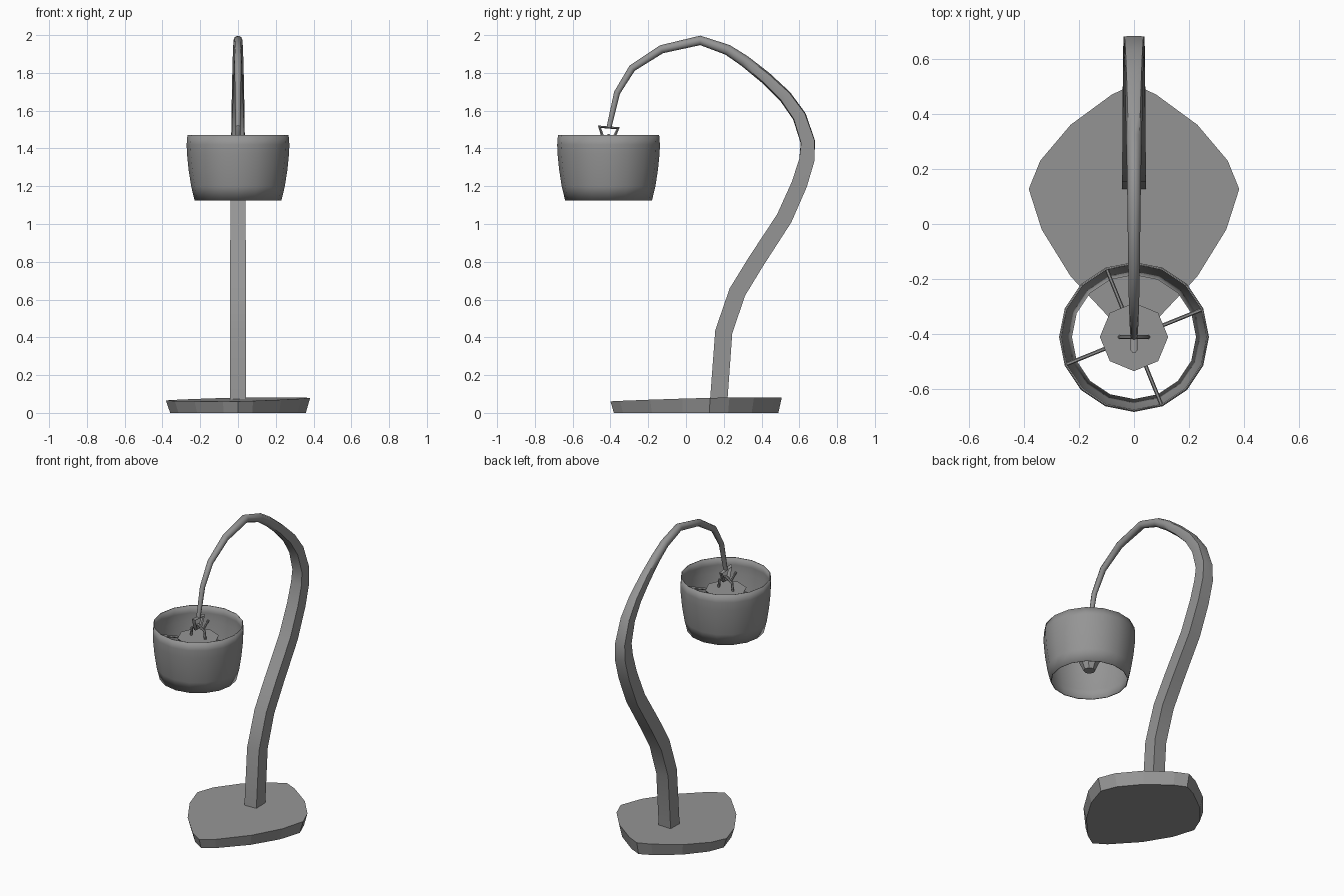
import bpy, bmesh
from math import sin, cos, pi, radians
from mathutils import Vector

cube = bpy.data.objects.get("Cube")
if cube:
    bpy.data.objects.remove(cube)

GREY = (0.3, 0.3, 0.3, 1)
grey = bpy.data.materials.new("neutral grey")
grey.use_nodes = True
grey.diffuse_color = GREY
grey.node_tree.nodes["Principled BSDF"].inputs["Base Color"].default_value = GREY

SHADE_Y = -0.41


def finish(obj, angle=None):
    obj.data.materials.clear()
    obj.data.materials.append(grey)
    bpy.ops.object.select_all(action="DESELECT")
    obj.select_set(True)
    bpy.context.view_layer.objects.active = obj
    if angle:
        bpy.ops.object.shade_smooth_by_angle(angle=radians(angle))
    return obj


def loft(name, rings, caps=True, angle=None):
    """Skin a list of equal-length point rings."""
    bm = bmesh.new()
    loops = [[bm.verts.new(p) for p in ring] for ring in rings]
    n = len(loops[0])
    for a, b in zip(loops, loops[1:]):
        for i in range(n):
            j = (i + 1) % n
            bm.faces.new((a[i], a[j], b[j], b[i]))
    if caps:
        bm.faces.new(loops[0][::-1])
        bm.faces.new(loops[-1])
        bmesh.ops.recalc_face_normals(bm, faces=bm.faces)
    mesh = bpy.data.meshes.new(name)
    bm.to_mesh(mesh)
    bm.free()
    obj = bpy.data.objects.new(name, mesh)
    bpy.context.collection.objects.link(obj)
    return finish(obj, angle)


def circle(r, z, n):
    return [(r * cos(2 * pi * i / n), SHADE_Y + r * sin(2 * pi * i / n), z) for i in range(n)]


def tube(name, points, radius, closed=False):
    """Round wire along a polyline."""
    curve = bpy.data.curves.new(name, "CURVE")
    curve.dimensions = "3D"
    curve.bevel_depth = radius
    curve.bevel_resolution = 1
    curve.use_fill_caps = True
    spline = curve.splines.new("POLY")
    spline.points.add(len(points) - 1)
    for sp, p in zip(spline.points, points):
        sp.co = (*p, 1)
    spline.use_cyclic_u = closed
    obj = bpy.data.objects.new(name, curve)
    bpy.context.collection.objects.link(obj)
    finish(obj)
    bpy.ops.object.convert(target="MESH")
    return finish(bpy.context.object, 50)


# Base: mirrored outline, narrower at the floor, top slightly tilted
half = [(0.08, -0.35), (0.23, -0.19), (0.335, -0.02), (0.382, 0.127),
        (0.34, 0.23), (0.23, 0.36), (0.08, 0.47)]
outline = [(0, -0.4)] + half + [(0, 0.507)] + [(-x, y) for x, y in half[::-1]]
bottom = [(x * 0.94, 0.055 + (y - 0.055) * 0.96, 0) for x, y in outline]
top = [(x, y, 0.071 + 0.018 * x + 0.022 * (y - 0.05)) for x, y in outline]
loft("base", [bottom, top])

# Arm: square at the foot, rounder and thinner toward the tip
path = [(0.172, 0.05), (0.2, 0.43), (0.272, 0.64), (0.37, 0.8), (0.52, 1.03),
        (0.6, 1.21), (0.64, 1.34), (0.645, 1.435), (0.6, 1.57), (0.525, 1.675),
        (0.42, 1.775), (0.31, 1.863), (0.22, 1.922), (0.075, 1.972),
        (-0.13, 1.925), (-0.285, 1.825), (-0.365, 1.695), (-0.408, 1.51)]
path = [Vector((0, y, z)) for y, z in path]
section = [(1, 0), (1, 1), (0, 1), (-1, 1), (-1, 0), (-1, -1), (0, -1), (1, -1)]
rings = []
last = len(path) - 1
for i, p in enumerate(path):
    along = (path[min(i + 1, last)] - path[max(i - 1, 0)]).normalized()
    side = Vector((0, along.z, -along.y))
    taper = (i / last) ** 1.7
    depth, width = 0.046 - 0.033 * taper, 0.043 - 0.03 * taper
    corner = 1 - 0.29 * min(max((i - 6) / 5, 0), 1)
    ring = []
    for u, v in section:
        k = corner if u and v else 1
        ring.append(p + Vector((u * k * width, 0, 0)) + side * (v * k * depth))
    rings.append(ring)
loft("arm", rings, angle=50)

# Shade: open drum, bulging near the top
profile = [(0.23, 1.125), (0.248, 1.2), (0.262, 1.29), (0.27, 1.37), (0.272, 1.42), (0.268, 1.47)]
shade = loft("shade", [circle(r, z, 16) for r, z in profile], caps=False, angle=50)
wall = shade.modifiers.new("wall", "SOLIDIFY")
wall.thickness = 0.005
wall.offset = -1

# Lamp holder and the spokes that carry the shade
loft("lamp_holder", [circle(0.035, 1.19, 8), circle(0.124, 1.385, 8)])
for i in range(4):
    a = radians(22) + i * pi / 2
    tube(f"spoke_{i + 1}", [(r * cos(a), SHADE_Y + r * sin(a), 1.372) for r in (0.1, 0.262)], 0.007)

# Hanger: ring at the arm tip linked to a staple on the holder
tube("hanger_ring", [(0, -0.458, 1.515), (0, -0.36, 1.507), (0, -0.385, 1.45),
                     (0, -0.437, 1.45)], 0.012, closed=True)
tube("staple", [(-0.052, SHADE_Y, 1.375), (-0.045, SHADE_Y, 1.435), (0, SHADE_Y, 1.47),
                (0.045, SHADE_Y, 1.435), (0.052, SHADE_Y, 1.375)], 0.008)
